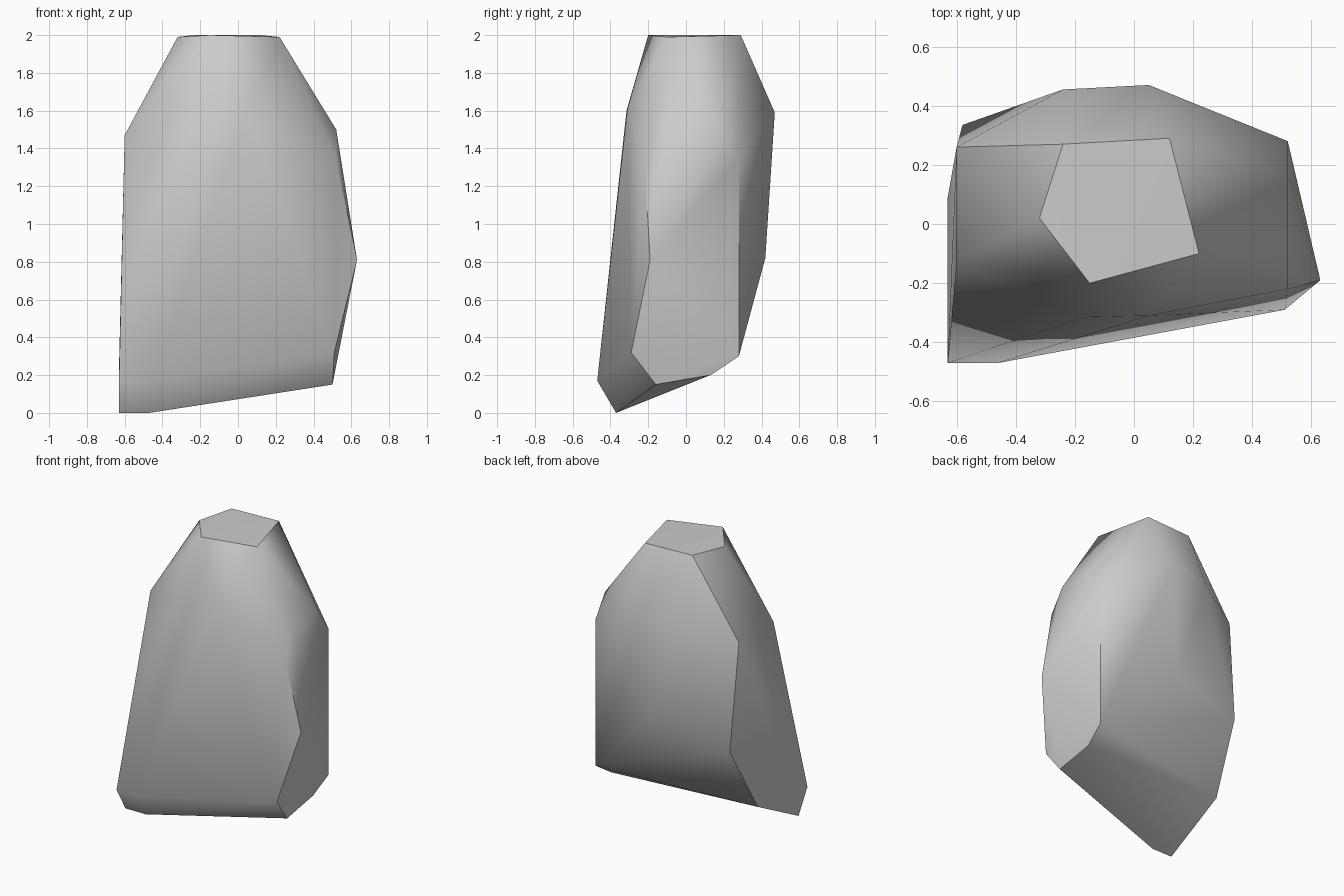
import bpy, bmesh, math

cube = bpy.data.objects.get("Cube")
if cube:
    bpy.data.objects.remove(cube, do_unlink=True)

# Single stone colour
stone = bpy.data.materials.new("stone_grey")
stone.use_nodes = True
GREY = (0.6, 0.6, 0.6, 1.0)
stone.diffuse_color = GREY
bsdf = stone.node_tree.nodes["Principled BSDF"]
bsdf.inputs["Base Color"].default_value = GREY
bsdf.inputs["Roughness"].default_value = 0.9

# Corners of the boulder, grouped by region
top = [(-0.32, 0.02, 1.99), (-0.15, -0.20, 2.0), (0.22, -0.10, 1.99),
       (0.12, 0.29, 2.0), (-0.24, 0.27, 2.0)]
shoulders = [(-0.60, -0.13, 1.47), (-0.60, 0.26, 1.47),
             (0.52, -0.11, 1.50), (0.52, -0.22, 1.34),
             (0.52, 0.17, 1.50), (0.52, 0.28, 1.34)]
front = [(-0.17, -0.315, 1.60), (0.05, -0.31, 1.61), (0.63, -0.19, 0.81),
         (0.51, -0.29, 0.32), (-0.46, -0.47, 0.17), (-0.63, -0.47, 0.17)]
back = [(-0.24, 0.455, 1.53), (0.05, 0.47, 1.59), (-0.02, 0.42, 0.82),
        (-0.58, 0.335, 0.71), (0.52, 0.28, 0.30), (-0.63, 0.09, 0.24)]
base = [(-0.63, -0.37, 0.0), (-0.47, -0.37, 0.0),
        (0.50, -0.16, 0.15), (0.50, 0.13, 0.20)]

# Wrap the corners in a faceted hull
bm = bmesh.new()
for co in top + shoulders + front + back + base:
    bm.verts.new(co)
hull = bmesh.ops.convex_hull(bm, input=bm.verts[:])
loose = [v for v in bm.verts if not v.link_faces]
bmesh.ops.delete(bm, geom=loose, context='VERTS')

# Merge nearly flat facets into clean polygons
bmesh.ops.dissolve_limit(bm, angle_limit=math.radians(2),
                         verts=bm.verts[:], edges=bm.edges[:])
bmesh.ops.recalc_face_normals(bm, faces=bm.faces[:])

mesh = bpy.data.meshes.new("boulder")
bm.to_mesh(mesh)
bm.free()
mesh.materials.append(stone)
rock = bpy.data.objects.new("boulder", mesh)
bpy.context.collection.objects.link(rock)

# Soft shading with crisp main ridges
bpy.ops.object.select_all(action='DESELECT')
rock.select_set(True)
bpy.context.view_layer.objects.active = rock
bpy.ops.object.shade_smooth_by_angle(angle=math.radians(40))
